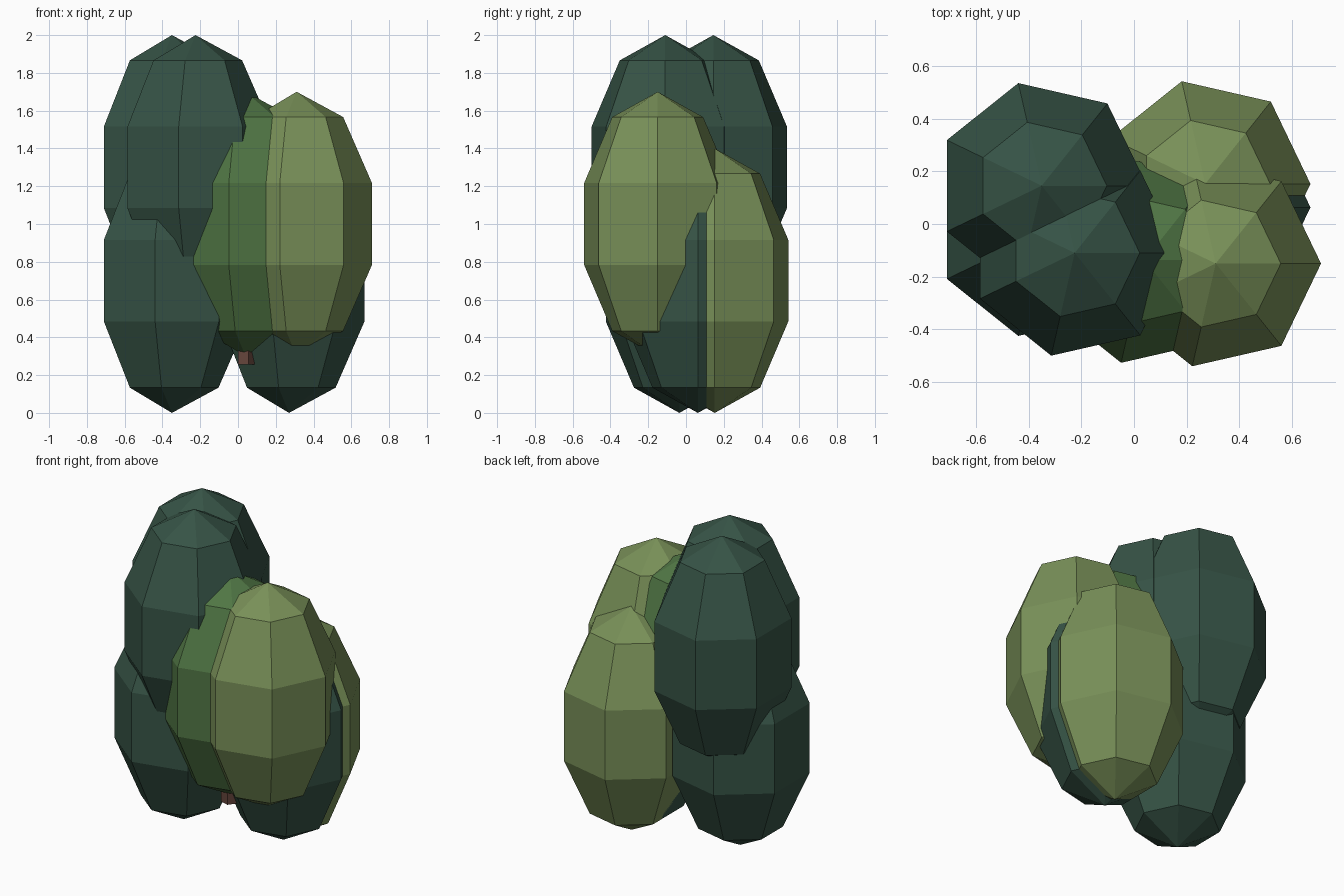
import bpy, bmesh
from math import sin, cos, pi, tau

if "Cube" in bpy.data.objects:
    bpy.data.objects.remove(bpy.data.objects["Cube"])


def material(name, rgb):
    m = bpy.data.materials.new(name)
    m.diffuse_color = (*rgb, 1)
    m.use_nodes = True
    m.node_tree.nodes["Principled BSDF"].inputs["Base Color"].default_value = m.diffuse_color
    return m


def lathe(name, loc, profile, sides, mat):
    """Flat-faced solid from (radius, z) pairs; first corner on +x, radius 0 is a pole."""
    bm = bmesh.new()
    rows = []
    for r, z in profile:
        n = sides if r > 1e-6 else 1
        rows.append([bm.verts.new((r * cos(tau * i / sides), r * sin(tau * i / sides), z))
                     for i in range(n)])
    for a, b in zip(rows, rows[1:]):
        for i in range(sides):
            j = i + 1
            quad = [a[i % len(a)], a[j % len(a)], b[j % len(b)], b[i % len(b)]]
            bm.faces.new(list(dict.fromkeys(quad)))
    for row in (rows[0], rows[-1]):
        if len(row) > 2:
            bm.faces.new(row)
    bmesh.ops.recalc_face_normals(bm, faces=bm.faces)
    me = bpy.data.meshes.new(name)
    bm.to_mesh(me)
    bm.free()
    me.materials.append(mat)
    ob = bpy.data.objects.new(name, me)
    ob.location = loc
    bpy.context.collection.objects.link(ob)
    return ob


dark = material("dark_leaf", (0.037, 0.087, 0.061))
light = material("light_leaf", (0.19, 0.28, 0.098))
mid = material("mid_leaf", (0.08, 0.18, 0.058))
bark = material("bark", (0.13, 0.06, 0.045))

# Foliage: tall seven-sided ellipsoids
R, H = 0.42, 0.70
egg = [(R * sin(pi * k / 5) if 0 < k < 5 else 0, -H * cos(pi * k / 5)) for k in range(6)]
for name, loc, mat in [
    ("foliage_top_back", (-0.35, 0.145, 1.30), dark),
    ("foliage_top_front", (-0.225, -0.11, 1.30), dark),
    ("foliage_low_left", (-0.35, -0.035, 0.70), dark),
    ("foliage_low_right", (0.27, 0.063, 0.70), dark),
    ("foliage_low_back", (0.27, 0.152, 0.70), light),
    ("foliage_right", (0.31, -0.15, 1.00), light),
    ("foliage_middle", (0.04, -0.137, 1.00), mid),
]:
    lathe(name, loc, egg, 7, mat)

# Trunk stub under the middle foliage
lathe("trunk", (0.04, -0.137, 0), [(0.05, 0.255), (0.05, 0.9)], 5, bark)
